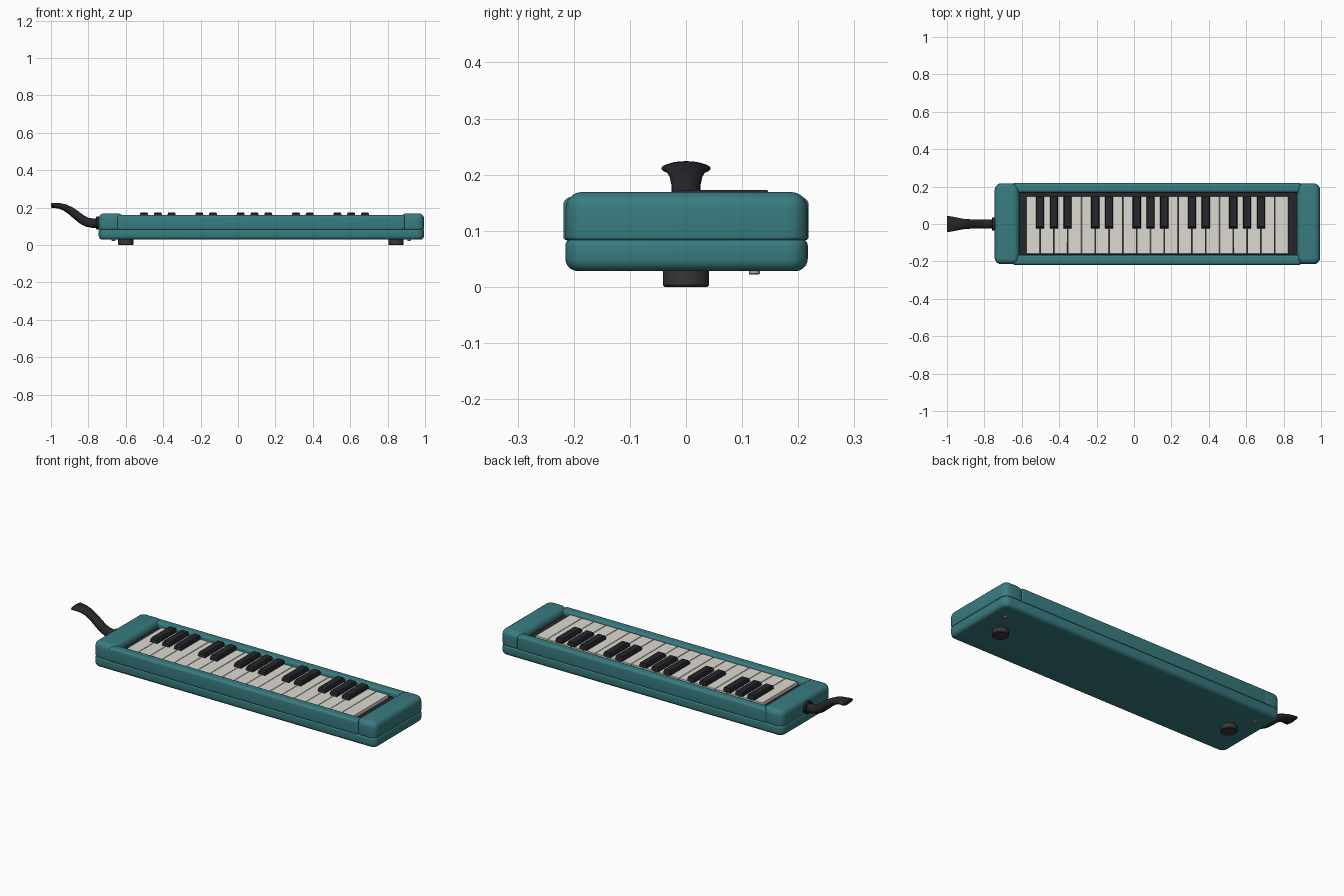
import bpy, bmesh, math
from mathutils import Vector

if "Cube" in bpy.data.objects:
    bpy.data.objects.remove(bpy.data.objects["Cube"])


def material(name, rgb):
    m = bpy.data.materials.new(name)
    m.diffuse_color = (*rgb, 1)
    m.use_nodes = True
    m.node_tree.nodes["Principled BSDF"].inputs["Base Color"].default_value = m.diffuse_color
    return m


TEAL = material("teal plastic", (0.04, 0.20, 0.215))
IVORY = material("ivory plastic", (0.72, 0.70, 0.64))
BLACK = material("black plastic", (0.018, 0.02, 0.024))
RUBBER = material("rubber", (0.04, 0.038, 0.038))
STEEL = material("steel", (0.4, 0.4, 0.4))


def loft(name, rings, mat, angle=35):
    """Skin equal-length rings of points, cap both ends, smooth by angle."""
    bm = bmesh.new()
    loops = [[bm.verts.new(p) for p in r] for r in rings]
    n = len(rings[0])
    for a, b in zip(loops, loops[1:]):
        for i in range(n):
            j = (i + 1) % n
            bm.faces.new((a[i], a[j], b[j], b[i]))
    bm.faces.new(loops[0][::-1])
    bm.faces.new(loops[-1])
    bmesh.ops.recalc_face_normals(bm, faces=bm.faces)
    me = bpy.data.meshes.new(name)
    bm.to_mesh(me)
    bm.free()
    ob = bpy.data.objects.new(name, me)
    bpy.context.collection.objects.link(ob)
    me.materials.append(mat)
    bpy.ops.object.select_all(action='DESELECT')
    ob.select_set(True)
    bpy.context.view_layer.objects.active = ob
    bpy.ops.object.shade_smooth_by_angle(angle=math.radians(angle))
    return ob


def rounded_rect(x0, x1, y0, y1, r, z, seg=5):
    pts = []
    corners = ((x1 - r, y1 - r), (x0 + r, y1 - r), (x0 + r, y0 + r), (x1 - r, y0 + r))
    for k, (cx, cy) in enumerate(corners):
        for s in range(seg + 1):
            a = math.pi / 2 * (k + s / seg)
            pts.append((cx + r * math.cos(a), cy + r * math.sin(a), z))
    return pts


def soft_box(name, x, y, z, plan, top, bottom, mat, seg=5):
    """Box with rounded plan corners and separate top / bottom edge radii."""
    prof = []
    for s in range(seg + 1):
        a = math.pi / 2 * s / seg
        prof.append((bottom * (1 - math.sin(a)), z[0] + bottom * (1 - math.cos(a))))
    for s in range(seg + 1):
        a = math.pi / 2 * s / seg
        prof.append((top * (1 - math.cos(a)), z[1] - top * (1 - math.sin(a))))
    rings = [rounded_rect(x[0] + d, x[1] - d, y[0] + d, y[1] - d,
                          max(plan - d, 0.001), h, seg) for d, h in prof]
    return loft(name, rings, mat)


def bevel_box(name, x, y, z, mat, width=0.0, seg=1):
    rings = [[(a, b, h) for a, b in ((x[0], y[0]), (x[1], y[0]), (x[1], y[1]), (x[0], y[1]))] for h in z]
    ob = loft(name, rings, mat)
    if width:
        m = ob.modifiers.new("bevel", 'BEVEL')
        m.width, m.segments = width, seg
    return ob


def disc(name, x, y, levels, mat, n=32):
    rings = [[(x + r * math.cos(2 * math.pi * i / n), y + r * math.sin(2 * math.pi * i / n), z)
              for i in range(n)] for r, z in levels]
    return loft(name, rings, mat)


# Case: lower shell, two end caps, front and back rails
soft_box("lower_shell", (-0.745, 0.995), (-0.215, 0.217), (0.028, 0.084), 0.035, 0.010, 0.022, TEAL)
for side, x in (("left", (-0.745, -0.613)), ("right", (0.872, 0.995))):
    soft_box(side + "_end_cap", x, (-0.215, 0.217), (0.083, 0.169), 0.036, 0.030, 0.007, TEAL)
soft_box("front_rail", (-0.645, 0.890), (-0.2185, -0.165), (0.083, 0.160), 0.006, 0.014, 0.006, TEAL)
soft_box("back_rail", (-0.645, 0.890), (0.168, 0.2185), (0.083, 0.160), 0.006, 0.014, 0.006, TEAL)

# Dark bed beneath the keys
bevel_box("key_bed", (-0.640, 0.890), (-0.180, 0.185), (0.075, 0.132), BLACK)

# White keys
X0, PITCH, COUNT = -0.576, 0.0738, 19
for k in range(COUNT):
    x = X0 + k * PITCH
    bevel_box(f"white_key_{k + 1}", (x + 0.0012, x + PITCH - 0.0012), (-0.160, 0.147),
              (0.122, 0.150), IVORY, 0.002, 2)

# Black keys in groups of three and two, with sloped front and sides
gaps = (1, 2, 3, 5, 6, 8, 9, 10, 12, 13, 15, 16, 17)
for i, k in enumerate(gaps):
    c = X0 + k * PITCH
    rings = []
    for w, y0, y1, z in ((0.022, -0.026, 0.147, 0.145), (0.021, -0.022, 0.147, 0.166),
                         (0.018, -0.014, 0.145, 0.173)):
        rings.append([(c - w, y0, z), (c + w, y0, z), (c + w, y1, z), (c - w, y1, z)])
    loft(f"black_key_{i + 1}", rings, BLACK, 20)

# Round feet and screws on the underside
for side, fx, sx in (("left", -0.600, -0.665), ("right", 0.845, 0.915)):
    disc(side + "_foot", fx, 0, ((0.038, 0.0), (0.041, 0.003), (0.041, 0.034)), RUBBER)
    disc(side + "_screw", sx, 0.122, ((0.008, 0.022), (0.010, 0.024), (0.010, 0.032)), STEEL, 16)


# Mouthpiece: socket collar and curved tube flaring to a flat tip
def tube(name, stations, mat, n=28):
    rings = []
    for i, (x, z, w, h) in enumerate(stations):
        a, b = stations[max(i - 1, 0)], stations[min(i + 1, len(stations) - 1)]
        t = Vector((b[0] - a[0], 0, b[1] - a[1]))
        if t.x > 0:
            t = -t
        t.normalize()
        up = Vector((t.z, 0, -t.x))
        rings.append([Vector((x, 0, z)) + Vector((0, w * math.cos(q), 0)) + up * h * math.sin(q)
                      for q in (2 * math.pi * j / n for j in range(n))])
    return loft(name, rings, mat, 40)


tube("mouthpiece_collar", [(-0.735, 0.117, 0.036, 0.034), (-0.756, 0.117, 0.036, 0.034),
                           (-0.760, 0.117, 0.032, 0.030)], BLACK)
tube("mouthpiece", [(-0.745, 0.115, 0.025, 0.025), (-0.775, 0.116, 0.025, 0.025),
                    (-0.805, 0.121, 0.025, 0.025), (-0.835, 0.136, 0.025, 0.024),
                    (-0.865, 0.160, 0.025, 0.023), (-0.895, 0.183, 0.026, 0.021),
                    (-0.925, 0.200, 0.030, 0.018), (-0.955, 0.209, 0.036, 0.015),
                    (-0.980, 0.211, 0.041, 0.013), (-0.997, 0.211, 0.044, 0.012),
                    (-1.000, 0.211, 0.042, 0.010), (-0.999, 0.211, 0.034, 0.005),
                    (-0.975, 0.211, 0.032, 0.004)], BLACK)
